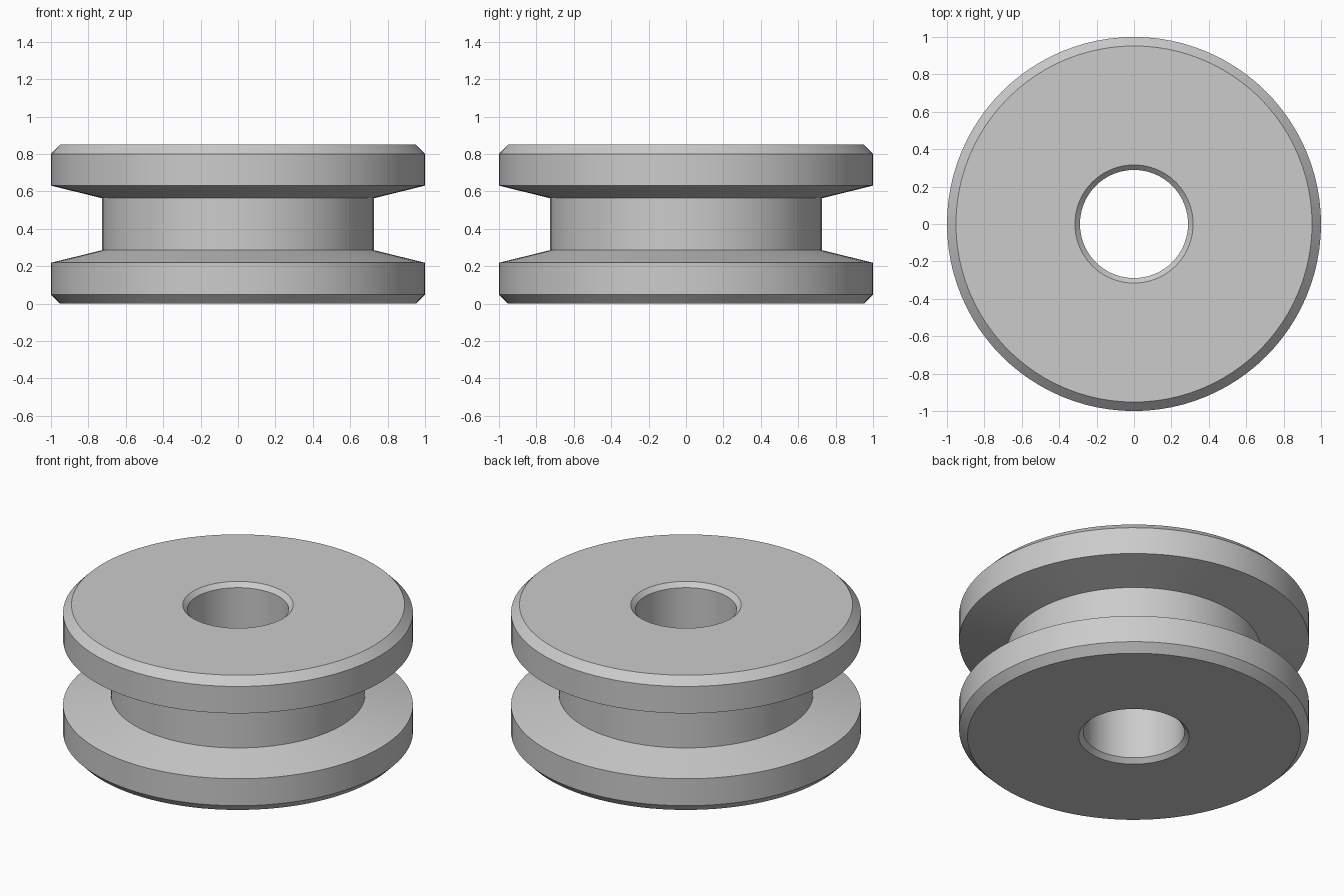
import bpy
import bmesh
import math
from mathutils import Matrix, Vector

cube = bpy.data.objects.get("Cube")
if cube:
    bpy.data.objects.remove(cube, do_unlink=True)

HALF_HEIGHT = 0.425
SEGMENTS = 96

# Plain grey material
grey = bpy.data.materials.new("plain_grey")
grey.use_nodes = True
colour = (0.6, 0.6, 0.6, 1)
grey.diffuse_color = colour
grey.node_tree.nodes["Principled BSDF"].inputs["Base Color"].default_value = colour

# Upper half of the section as (radius, height above the middle), bore to hub
upper = [(0.289, 0.398), (0.316, 0.425), (0.952, 0.425),
         (1.0, 0.376), (1.0, 0.206), (0.727, 0.139)]
profile = upper + [(r, -h) for r, h in reversed(upper)]

# Grooved wheel: the closed section turned about the vertical axis
bm = bmesh.new()
rings = []
for r, h in profile:
    ring = []
    for i in range(SEGMENTS):
        turn = Matrix.Rotation(math.tau * i / SEGMENTS, 3, "Z")
        ring.append(bm.verts.new(turn @ Vector((r, 0, h + HALF_HEIGHT))))
    rings.append(ring)
for k, ring in enumerate(rings):
    following = rings[(k + 1) % len(rings)]
    for i in range(SEGMENTS):
        j = (i + 1) % SEGMENTS
        bm.faces.new((ring[i], following[i], following[j], ring[j]))
bmesh.ops.recalc_face_normals(bm, faces=bm.faces)

mesh = bpy.data.meshes.new("grooved_wheel")
bm.to_mesh(mesh)
bm.free()
mesh.materials.append(grey)
wheel = bpy.data.objects.new("grooved_wheel", mesh)
bpy.context.collection.objects.link(wheel)

# Smooth round the wheel, crisp at the section corners
bpy.ops.object.select_all(action="DESELECT")
wheel.select_set(True)
bpy.context.view_layer.objects.active = wheel
bpy.ops.object.shade_smooth_by_angle(angle=math.radians(10))
